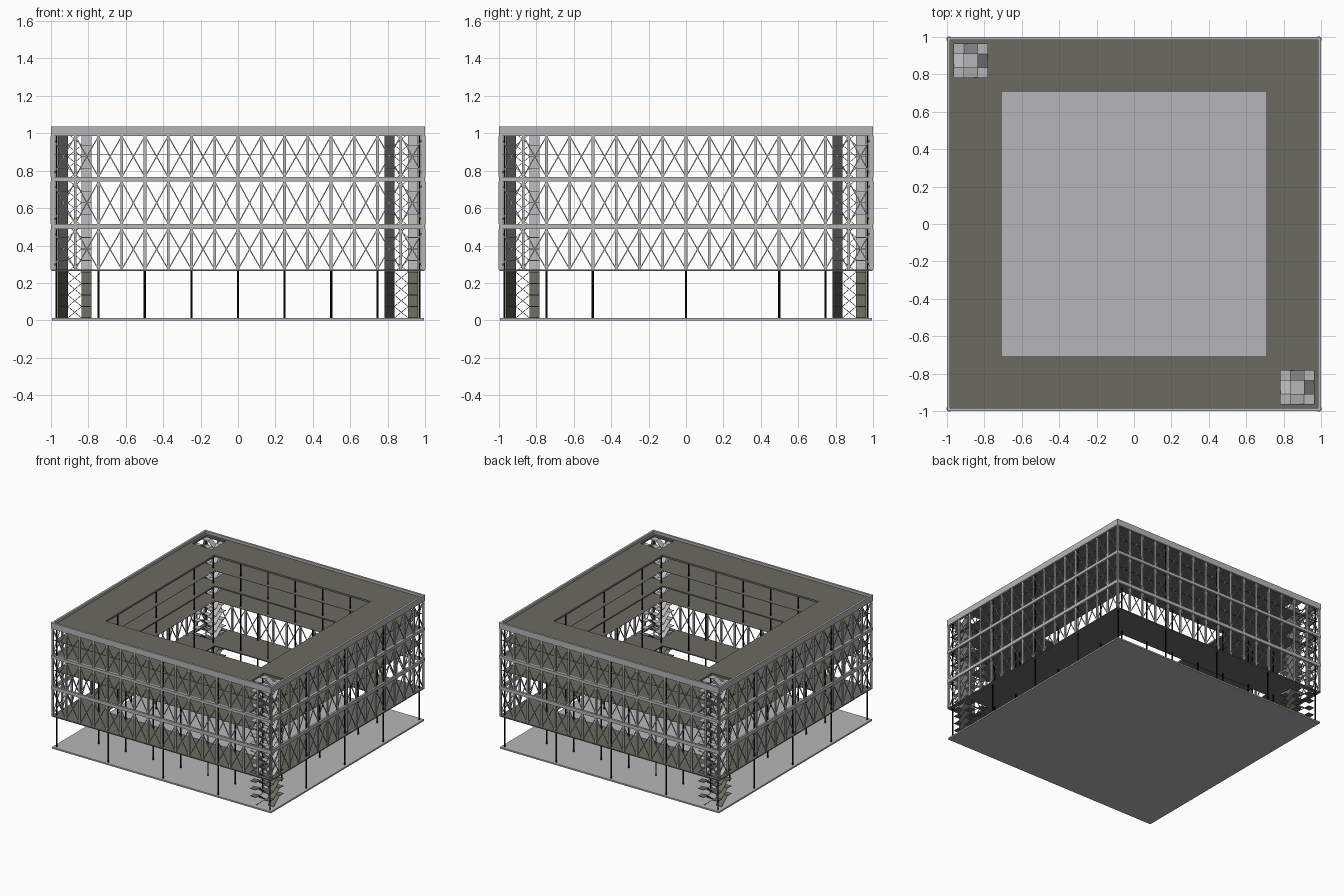
import bpy, bmesh, math
from mathutils import Matrix, Vector

if "Cube" in bpy.data.objects:
    bpy.data.objects.remove(bpy.data.objects["Cube"])


def material(name, rgb):
    m = bpy.data.materials.new(name)
    m.diffuse_color = (*rgb, 1)
    m.use_nodes = True
    m.node_tree.nodes["Principled BSDF"].inputs["Base Color"].default_value = m.diffuse_color
    return m


GREY = material("light_grey", (0.47, 0.47, 0.48))
OLIVE = material("olive_grey", (0.145, 0.145, 0.122))
BLACK = material("black_steel", (0.003, 0.003, 0.003))


def finish(bm, name, *mats):
    bmesh.ops.recalc_face_normals(bm, faces=bm.faces)
    me = bpy.data.meshes.new(name)
    bm.to_mesh(me)
    bm.free()
    for m in mats:
        me.materials.append(m)
    ob = bpy.data.objects.new(name, me)
    bpy.context.collection.objects.link(ob)
    return ob


def box(bm, lo, hi):
    lo, hi = Vector(lo), Vector(hi)
    size = hi - lo
    bmesh.ops.create_cube(bm, size=1, matrix=Matrix.Translation((lo + hi) / 2)
                          @ Matrix.Diagonal((*size, 1)))


def bar(bm, a, b, w, d, rot):
    """Rectangular member from a to b in the xz plane, turned onto a side."""
    a, b = Vector(a), Vector(b)
    v = b - a
    tilt = Matrix.Rotation(math.atan2(v.x, v.z), 4, 'Y')
    bmesh.ops.create_cube(bm, size=1, matrix=rot @ Matrix.Translation((a + b) / 2)
                          @ tilt @ Matrix.Diagonal((w, d, v.length, 1)))


SIDES = [Matrix.Rotation(i * math.pi / 2, 4, 'Z') for i in range(4)]
COURT, ST_IN, ST_OUT = 0.708, 0.783, 0.963


def floor(name, z0, z1, edge):
    """Ring floor with a courtyard and two stair openings."""
    cuts = [-edge, -ST_OUT, -ST_IN, -COURT, COURT, ST_IN, ST_OUT, edge]
    bm = bmesh.new()
    grid = [[bm.verts.new((x, y, z0)) for y in cuts] for x in cuts]
    for i in range(7):
        for j in range(7):
            if (i, j) in ((3, 3), (1, 5), (5, 1)):
                continue
            bm.faces.new((grid[i][j], grid[i + 1][j], grid[i + 1][j + 1], grid[i][j + 1]))
    ext = bmesh.ops.extrude_face_region(bm, geom=bm.faces[:], use_keep_orig=True)
    bmesh.ops.translate(bm, vec=(0, 0, z1 - z0),
                        verts=[g for g in ext["geom"] if isinstance(g, bmesh.types.BMVert)])
    finish(bm, name, OLIVE)


def ring(name, z0, z1, inner):
    """Square edge beam."""
    bm = bmesh.new()
    for s in (-1, 1):
        box(bm, (-1, min(s, s * inner), z0), (1, max(s, s * inner), z1))
        box(bm, (min(s, s * inner), -inner, z0), (max(s, s * inner), inner, z1))
    finish(bm, name, GREY)


# Ground slab
bm = bmesh.new()
box(bm, (-0.995, -0.995, 0), (0.995, 0.995, 0.012))
finish(bm, "ground_slab", GREY)

# Floors (thin upper decks at half-storey spacing) and edge beams
floor("first_floor", 0.264, 0.272, 0.997)
floor("lower_deck", 0.637, 0.639, 0.983)
floor("middle_deck", 0.752, 0.762, 0.985)
floor("upper_deck", 0.884, 0.886, 0.983)
floor("roof", 1.0, 1.015, 0.985)
ring("second_floor_edge", 0.487, 0.515, 0.983)
ring("third_floor_edge", 0.742, 0.766, 0.983)
ring("roof_parapet", 0.985, 1.035, 0.983)

# Facade trusses: crossed bays on all four sides, three storeys
bm = bmesh.new()
BAY, Y = 0.1243, -0.988
for rot in SIDES:
    for z0, z1 in ((0.272, 0.487), (0.515, 0.742), (0.766, 0.985)):
        for i in range(17):
            x = (i - 8) * BAY
            bar(bm, (x, Y, z0), (x, Y, z1), 0.014, 0.012, rot)
            if i < 16:
                bar(bm, (x, Y + 0.003, z0), (x + BAY, Y + 0.003, z1), 0.006, 0.005, rot)
                bar(bm, (x + BAY, Y - 0.003, z0), (x, Y - 0.003, z1), 0.006, 0.005, rot)
finish(bm, "facade_trusses", GREY)

# Columns: outer row and courtyard row
spots = set()
for s in (-0.97, 0.97):
    for t in (-0.97, -0.5, 0, 0.5, 0.97):
        spots |= {(s, t), (t, s)}
for s in (-0.745, 0.745):
    spots |= {(t, s) for t in (-0.745, -0.498, -0.249, 0, 0.249, 0.498, 0.745)}
    spots |= {(s, t) for t in (-0.498, 0, 0.498)}
bm = bmesh.new()
for x, y in sorted(spots):
    bmesh.ops.create_cone(bm, cap_ends=True, segments=8, radius1=0.0055, radius2=0.0055,
                          depth=0.99, matrix=Matrix.Translation((x, y, 0.507)))
finish(bm, "columns", BLACK)


# Stair towers: square spiral flights round an open core, landings at corners
def stair_tower(name, cx, cy):
    bm = bmesh.new()
    base = Matrix.Translation((cx, cy, 0))
    levels, out, core, t = 16, 0.089, 0.037, 0.004
    rise = (1.0 - 0.014) / levels
    for k in range(levels):
        z = 0.014 + k * rise
        for rot in SIDES:
            m = base @ rot
            # flight on the front side climbing towards +x
            pts = [(x, y, z + (rise if x > 0 else 0) + dz)
                   for dz in (-t, 0) for x, y in
                   ((-core, -out), (core, -out), (core, -core), (-core, -core))]
            v = [bm.verts.new(m @ Vector(p)) for p in pts]
            fs = [bm.faces.new([v[i] for i in q]) for q in
                  ((3, 2, 1, 0), (4, 5, 6, 7), (0, 1, 5, 4),
                   (1, 2, 6, 5), (2, 3, 7, 6), (3, 0, 4, 7))]
            # corner landing
            c = (out + core) / 2
            w = out - core
            made = bmesh.ops.create_cube(bm, size=1, matrix=m @ Matrix.Translation(
                (c, -c, z + rise - t / 2)) @ Matrix.Diagonal((w, w, t, 1)))
            fs += list({f for vert in made["verts"] for f in vert.link_faces})
            for f in fs:  # ground storey is darker
                f.material_index = 1 if k < 4 else 0
    finish(bm, name, GREY, OLIVE)


stair_tower("back_left_stair", -0.873, 0.873)
stair_tower("front_right_stair", 0.873, -0.873)
